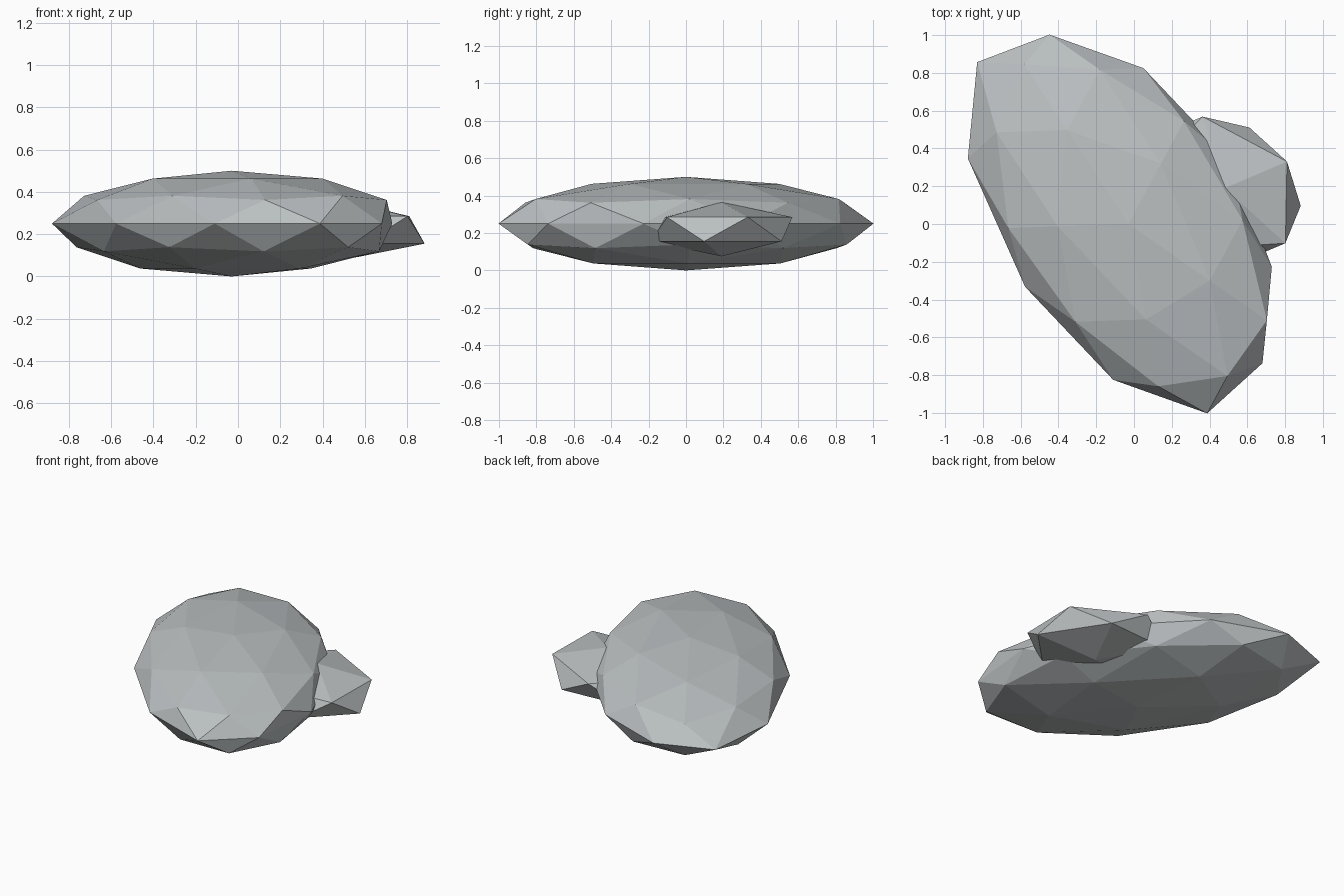
import bpy, bmesh
from mathutils import Matrix

cube = bpy.data.objects.get("Cube")
if cube:
    bpy.data.objects.remove(cube)

# One plain stone colour
stone = bpy.data.materials.new("stone_grey")
stone.use_nodes = True
colour = (0.50, 0.53, 0.54, 1)
stone.diffuse_color = colour
stone.node_tree.nodes["Principled BSDF"].inputs["Base Color"].default_value = colour


def make_rock(name, detail, centre, x_axis, y_axis, height, rim_shift=(0, 0)):
    """Faceted sphere, skewed and flattened by two ground axes and a half height."""
    bm = bmesh.new()
    bmesh.ops.create_icosphere(bm, subdivisions=detail, radius=1)
    # Rim corners at both long ends, shifted to make the outline uneven
    rim = [v for v in bm.verts if abs(v.co.z) < 0.01 and abs(v.co.x) > 0.9]
    bm.transform(Matrix((
        (x_axis[0], y_axis[0], 0, centre[0]),
        (x_axis[1], y_axis[1], 0, centre[1]),
        (0, 0, height, centre[2]),
        (0, 0, 0, 1))))
    for v in rim:
        v.co.x += rim_shift[0]
        v.co.y += rim_shift[1]
    mesh = bpy.data.meshes.new(name)
    bm.to_mesh(mesh)
    bm.free()
    mesh.materials.append(stone)
    obj = bpy.data.objects.new(name, mesh)
    bpy.context.collection.objects.link(obj)
    return obj


# Large flat boulder
make_rock("large_rock", 2, (-0.03, 0, 0.25), (0.82, -0.57), (0.08, 0.825), 0.25, (-0.045, 0.06))

# Small stone pushed into its left side
make_rock("small_rock", 1, (0.48, 0.19, 0.22), (0.369, 0.157), (-0.258, 0.394), 0.145)
